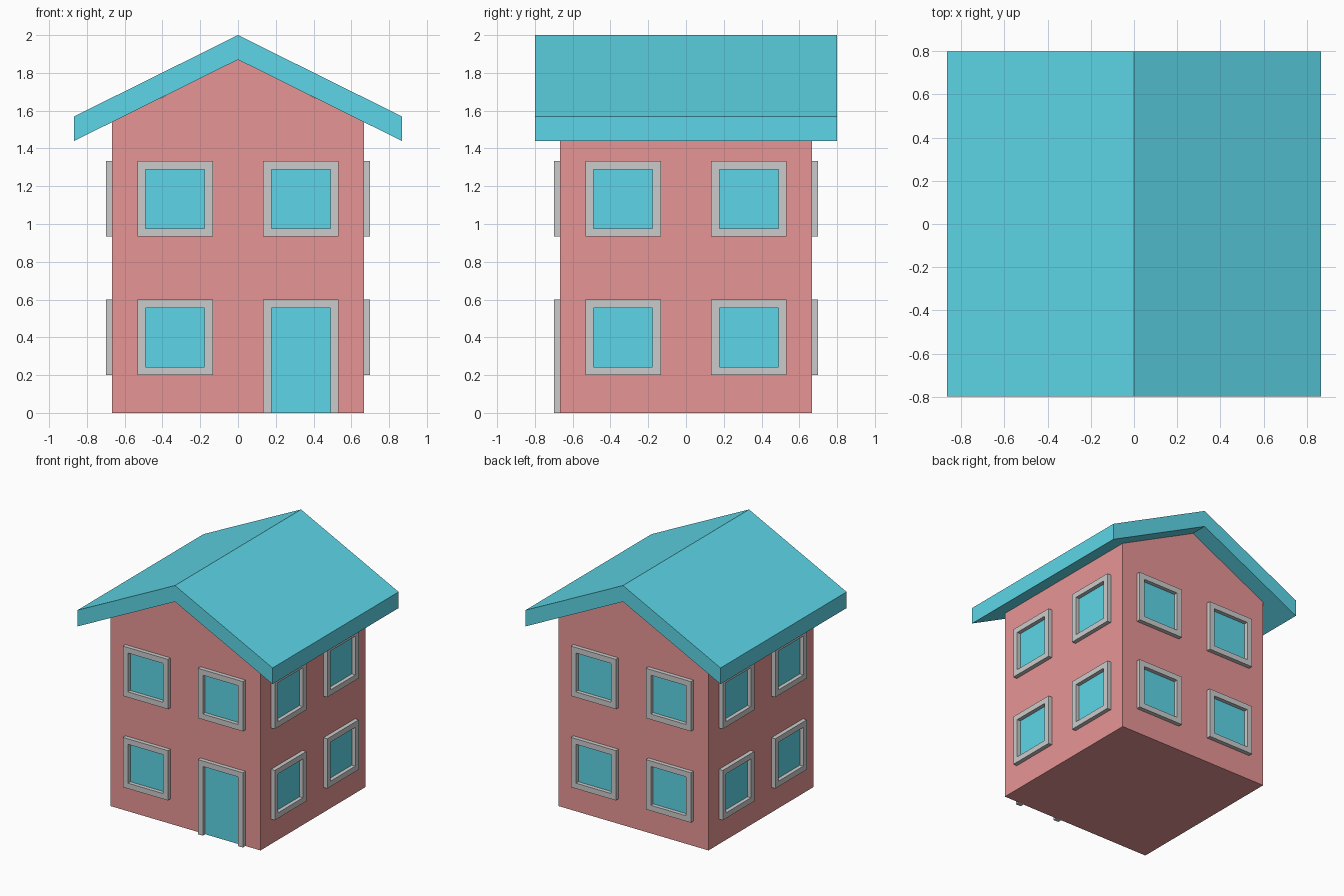
import bpy, bmesh
from math import pi
from mathutils import Matrix, Vector

if "Cube" in bpy.data.objects:
    bpy.data.objects.remove(bpy.data.objects["Cube"])

HALF = 0.667      # half width of the walls
DEPTH = 0.033     # how far the frames stand out
RIM = 0.044       # frame width


def material(name, color):
    mat = bpy.data.materials.new(name)
    mat.diffuse_color = (*color, 1)
    mat.use_nodes = True
    mat.node_tree.nodes["Principled BSDF"].inputs["Base Color"].default_value = mat.diffuse_color
    return mat


red = material("wall_red", (0.8, 0.3, 0.3))
blue = material("roof_blue", (0.11, 0.67, 0.8))


def extruded(name, points, faces, y0, y1, mat=None, turn=0):
    """Extrude flat (x, z) faces from y0 to y1, then turn about z."""
    bm = bmesh.new()
    verts = [bm.verts.new((x, y0, z)) for x, z in points]
    flat = [bm.faces.new([verts[i] for i in f]) for f in faces]
    ext = bmesh.ops.extrude_face_region(bm, geom=flat, use_keep_orig=True)
    moved = [v for v in ext["geom"] if isinstance(v, bmesh.types.BMVert)]
    bmesh.ops.translate(bm, verts=moved, vec=Vector((0, y1 - y0, 0)))
    bmesh.ops.recalc_face_normals(bm, faces=bm.faces)
    bmesh.ops.transform(bm, matrix=Matrix.Rotation(turn, 4, 'Z'), verts=bm.verts)
    mesh = bpy.data.meshes.new(name)
    bm.to_mesh(mesh)
    bm.free()
    if mat:
        mesh.materials.append(mat)
    obj = bpy.data.objects.new(name, mesh)
    bpy.context.collection.objects.link(obj)
    return obj


def rect(x0, x1, z0, z1):
    return [(x0, z0), (x1, z0), (x1, z1), (x0, z1)]


def opening(name, cx, z0, z1, turn=0, door=False):
    """Raised frame with a coloured panel; a door frame has no sill."""
    outer = rect(cx - 0.2, cx + 0.2, z0, z1)
    inner = rect(cx - 0.2 + RIM, cx + 0.2 - RIM, z0 if door else z0 + RIM, z1 - RIM)
    sides = range(1 if door else 0, 4)
    quads = [(i, (i + 1) % 4, (i + 1) % 4 + 4, i + 4) for i in sides]
    extruded(name + "_frame", outer + inner, quads, -HALF, -HALF - DEPTH, None, turn)
    extruded(name + "_panel", inner, [range(4)], -HALF, -HALF - 0.002, blue, turn)


# Walls with gable ends
extruded("walls", [(-HALF, 0), (HALF, 0), (HALF, 1.539), (0, 1.87), (-HALF, 1.539)],
         [range(5)], -HALF, HALF, red)

# Folded roof slab
extruded("roof", [(-0.867, 1.44), (0, 1.87), (0.867, 1.44),
                  (0.867, 1.57), (0, 2.0), (-0.867, 1.57)],
         [(0, 1, 4, 5), (1, 2, 3, 4)], -0.8, 0.8, blue)

# Two by two openings on each wall, with the door at the front right
for k, side in enumerate(("front", "right", "back", "left")):
    for floor, z in (("lower", 0.2), ("upper", 0.933)):
        for cx in (-0.333, 0.333):
            if side == "front" and floor == "lower" and cx > 0:
                opening("door", cx, 0, 0.6, door=True)
            else:
                opening(f"{side}_{floor}_window", cx, z, z + 0.4, k * pi / 2)
